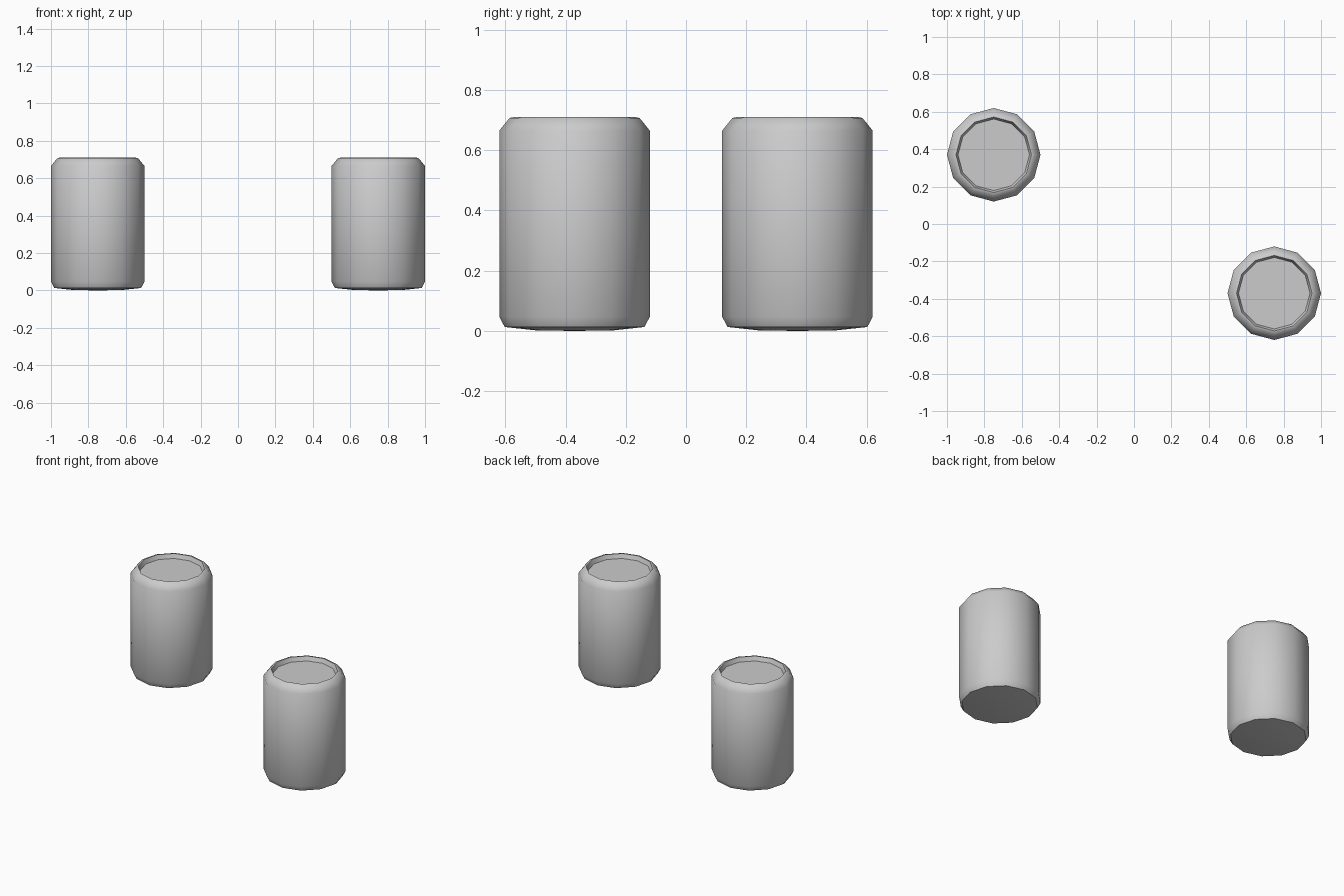
import bpy, bmesh, math

if "Cube" in bpy.data.objects:
    bpy.data.objects.remove(bpy.data.objects["Cube"])

SIDES = 12
# (radius, height) from the underside up over the rim into the recessed lid
PROFILE = [(0.13, 0.002), (0.232, 0.013), (0.25, 0.047), (0.25, 0.665),
           (0.216, 0.707), (0.202, 0.71), (0.191, 0.682)]


def make_can(name, x, y):
    bm = bmesh.new()
    rings = []
    for r, z in PROFILE:
        rings.append([bm.verts.new((r * math.cos(2 * math.pi * i / SIDES),
                                    r * math.sin(2 * math.pi * i / SIDES), z))
                      for i in range(SIDES)])
    # walls
    for low, high in zip(rings, rings[1:]):
        for i in range(SIDES):
            j = (i + 1) % SIDES
            bm.faces.new((low[i], low[j], high[j], high[i]))
    # slightly domed underside and flat lid
    tip = bm.verts.new((0, 0, 0))
    for i in range(SIDES):
        bm.faces.new((rings[0][(i + 1) % SIDES], rings[0][i], tip))
    bm.faces.new(rings[-1])
    mesh = bpy.data.meshes.new(name)
    bm.to_mesh(mesh)
    bm.free()
    can = bpy.data.objects.new(name, mesh)
    can.location = (x, y, 0)
    bpy.context.collection.objects.link(can)
    # rounded sides, crisp lid and base edges
    bpy.ops.object.select_all(action='DESELECT')
    can.select_set(True)
    bpy.context.view_layer.objects.active = can
    bpy.ops.object.shade_smooth_by_angle(angle=math.radians(55))


make_can("back_left_can", -0.75, 0.37)
make_can("front_right_can", 0.75, -0.37)
